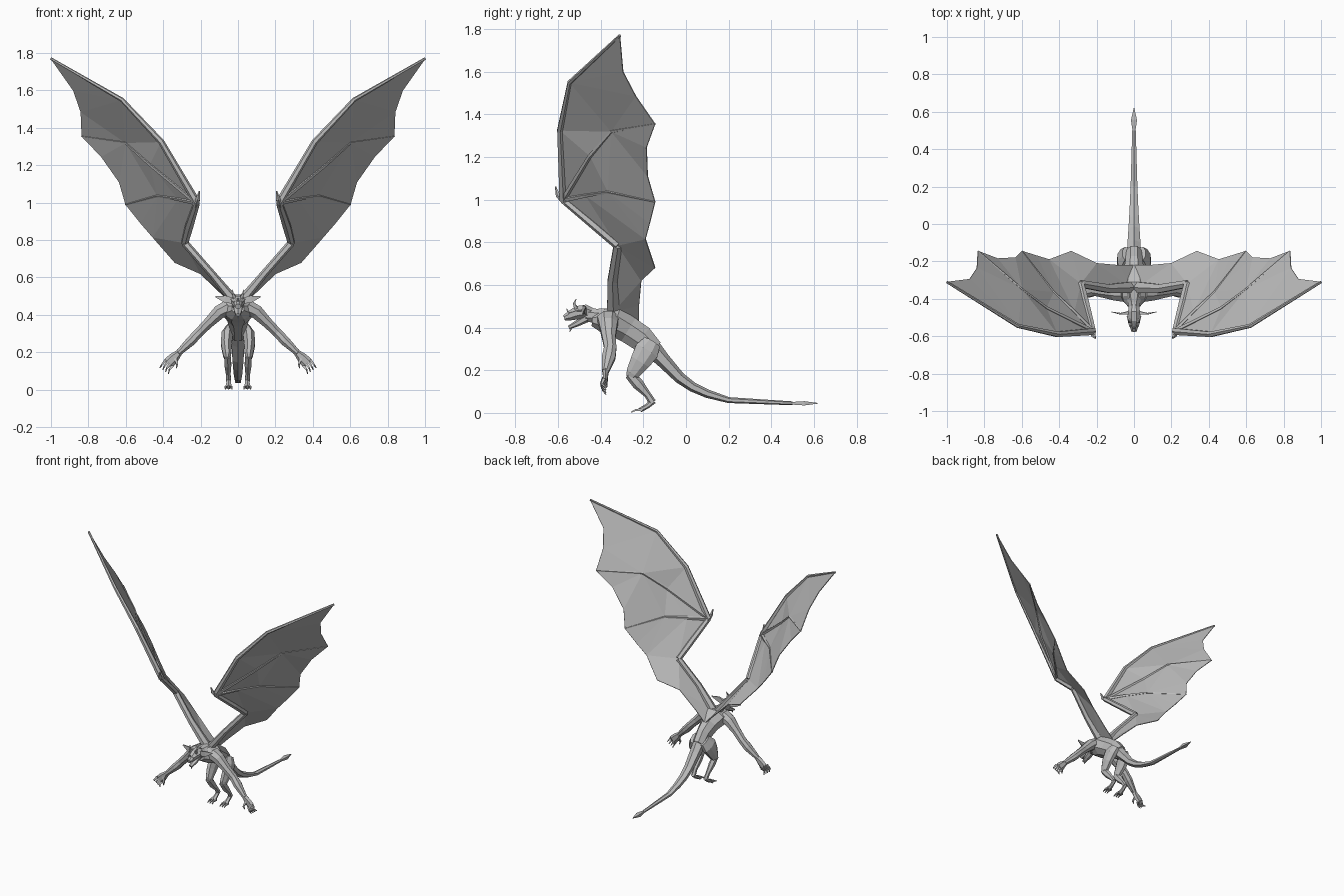
import bpy, bmesh, math
from mathutils import Vector

cube = bpy.data.objects.get("Cube")
if cube:
    bpy.data.objects.remove(cube)

GREY = (0.5, 0.5, 0.5, 1)
skin = bpy.data.materials.new("grey_hide")
skin.use_nodes = True
skin.diffuse_color = GREY
skin.node_tree.nodes["Principled BSDF"].inputs["Base Color"].default_value = GREY


def finish(name, bm):
    bmesh.ops.recalc_face_normals(bm, faces=bm.faces)
    mesh = bpy.data.meshes.new(name)
    bm.to_mesh(mesh)
    bm.free()
    mesh.materials.append(skin)
    obj = bpy.data.objects.new(name, mesh)
    bpy.context.collection.objects.link(obj)
    return obj


def loft(name, stations, sides=6, hint=(1, 0, 0), flip=1):
    """Skin rings along a path; each station is (point, width, height)."""
    bm = bmesh.new()
    pts = [Vector((p[0] * flip, p[1], p[2])) for p, _, _ in stations]
    hint = Vector((hint[0] * flip, hint[1], hint[2]))
    rings = []
    for i, (_, w, h) in enumerate(stations):
        before = pts[i] - pts[i - 1] if i else pts[1] - pts[0]
        after = pts[i + 1] - pts[i] if i < len(pts) - 1 else before
        t = (before.normalized() + after.normalized()).normalized()
        u = (hint - t * hint.dot(t)).normalized()
        v = t.cross(u)
        angles = [math.tau * (k + 0.5) / sides for k in range(sides)]
        rings.append([bm.verts.new(pts[i] + u * w * math.cos(a) + v * h * math.sin(a))
                      for a in angles])
    for a, b in zip(rings, rings[1:]):
        for k in range(sides):
            n = (k + 1) % sides
            bm.faces.new((a[k], a[n], b[n], b[k]))
    bm.faces.new(rings[0])
    bm.faces.new(rings[-1])
    return finish(name, bm)


def spine(name, rows, sides=8):
    """Loft along the centre plane from rows of (y, z, width, height)."""
    return loft(name, [((0, y, z), w, h) for y, z, w, h in rows], sides)


def taper(name, pts, r0, r1, sides=5, hint=(0, 1, 0), flip=1):
    n = len(pts) - 1
    rows = [(p, r0 + (r1 - r0) * i / n, r0 + (r1 - r0) * i / n) for i, p in enumerate(pts)]
    return loft(name, rows, sides, hint, flip)


# Torso running into the tail with a spade tip
spine("torso", [(-.44, .435, .035, .03), (-.39, .43, .085, .06), (-.33, .425, .09, .075),
                (-.27, .39, .062, .068), (-.21, .35, .05, .066), (-.15, .295, .045, .05)])
spine("tail", [(-.19, .335, .045, .05), (-.11, .25, .04, .035), (-.03, .165, .034, .027),
               (.03, .122, .03, .023), (.1, .09, .026, .02), (.2, .06, .021, .014),
               (.5, .045, .011, .009)], 6)
spine("tail_tip", [(.49, .045, .009, .008), (.555, .045, .023, .014), (.62, .045, .002, .002)], 4)

# Neck, head and open jaw
spine("neck", [(-.36, .45, .06, .045), (-.42, .455, .035, .036), (-.47, .46, .03, .034)])
spine("head", [(-.435, .465, .022, .026), (-.47, .475, .037, .036), (-.51, .47, .036, .034),
               (-.545, .455, .024, .024), (-.572, .445, .016, .014)])
spine("jaw", [(-.465, .445, .028, .02), (-.51, .42, .024, .015), (-.55, .4, .014, .009)], 6)
taper("chin_spike", [(0, -.535, .405), (0, -.545, .38)], .01, .002, 4)
taper("snout_horn", [(0, -.55, .465), (0, -.56, .49)], .009, .002, 4)

# Wing skeleton, left side coordinates
shoulder, elbow, wrist = (.02, -.34, .475), (.285, -.32, .785), (.22, -.575, 1.0)
lead = [wrist, (.41, -.59, 1.325), (.62, -.545, 1.55), (1.0, -.31, 1.77)]
middle = [wrist, (.47, -.45, 1.205), (.6, -.35, 1.32), (.835, -.145, 1.355)]
rear = [wrist, (.32, -.47, 1.02), (.43, -.365, 1.037), (.6, -.145, .99)]
edge_outer = [(.88, -.295, 1.6), (.84, -.235, 1.485)]
edge_mid = [(.73, -.185, 1.245), (.635, -.18, 1.11)]
edge_inner = [(.52, -.17, .89), (.455, -.19, .815), (.337, -.145, .68)]
edge_root = [(.2, -.21, .62), (.08, -.22, .505), (.005, -.22, .43)]


def membrane(name, flip):
    bm = bmesh.new()
    cache = {}

    def face(points):
        verts = []
        for p in points:
            if p not in cache:
                cache[p] = bm.verts.new((p[0] * flip, p[1], p[2]))
            verts.append(cache[p])
        bm.faces.new(verts)

    # Panels fan out between neighbouring fingers
    for a, b, edge in ((lead, middle, edge_outer), (middle, rear, edge_mid)):
        face([wrist, a[1], b[1]])
        face([a[1], a[2], b[2], b[1]])
        face([a[2], edge[0], edge[1], b[2]])
        face([a[2], a[3], edge[0]])
        face([edge[1], b[3], b[2]])
    # Panels between rear finger, arm and body
    face([wrist, rear[1], edge_inner[1], elbow])
    face([rear[1], rear[2], edge_inner[0], edge_inner[1]])
    face([rear[2], rear[3], edge_inner[0]])
    face([elbow, edge_inner[1], edge_inner[2]])
    face([elbow, edge_inner[2], edge_root[0]])
    face([elbow, edge_root[0], edge_root[1], shoulder])
    face([shoulder, edge_root[1], edge_root[2]])
    bmesh.ops.triangulate(bm, faces=bm.faces)
    obj = finish(name, bm)
    solid = obj.modifiers.new("thickness", "SOLIDIFY")
    solid.thickness = 0.005
    solid.offset = 0


for side, s in (("left", 1), ("right", -1)):
    # Wings
    membrane(side + "_wing_membrane", s)
    loft(side + "_wing_upper_arm", [(shoulder, .035, .026), ((.14, -.345, .62), .026, .02),
                                    (elbow, .022, .02)], 6, (0, 1, 0), s)
    loft(side + "_wing_forearm", [(elbow, .02, .02), ((.262, -.42, .87), .024, .02),
                                  (wrist, .018, .018)], 6, (1, 0, 0), s)
    taper(side + "_wing_leading_finger", lead, .021, .007, 6, flip=s)
    taper(side + "_wing_middle_finger", middle, .015, .005, flip=s)
    taper(side + "_wing_rear_finger", rear, .015, .005, flip=s)
    taper(side + "_wing_claw", [(.225, -.56, .99), (.215, -.6, 1.02), (.207, -.612, 1.062)],
          .021, .003, flip=s)

    # Horns, brow and swept ears
    taper(side + "_horn", [(.018, -.515, .49), (.026, -.525, .512), (.031, -.515, .535)],
          .012, .002, 4, flip=s)
    loft(side + "_ear", [((.025, -.475, .475), .014, .022), ((.07, -.48, .485), .006, .026),
                         ((.12, -.47, .497), .002, .004)], 4, (0, 1, 0), s)
    taper(side + "_brow", [(.028, -.49, .482), (.018, -.55, .468)], .012, .007, 4, flip=s)

    # Arms and clawed hands
    loft(side + "_arm", [((.05, -.365, .44), .055, .045), ((.1, -.365, .415), .047, .04),
                         ((.16, -.362, .355), .034, .03), ((.21, -.355, .305), .031, .027),
                         ((.25, -.362, .262), .034, .028), ((.32, -.378, .195), .018, .017)],
         8, (0, 1, 0), s)
    loft(side + "_palm", [((.31, -.377, .203), .016, .016), ((.345, -.378, .168), .014, .029),
                          ((.37, -.378, .143), .011, .03)], 6, (0, 1, 0), s)
    for i in range(4):
        f = i / 3
        base = (.35 + .038 * f, -.375 - .01 * f, .128 + .03 * f)
        knuckle = (.367 + .04 * f, -.39 - .005 * f, .108 + .025 * f)
        tip = (.372 + .045 * f, -.375, .085 + .033 * f)
        taper(f"{side}_finger_{i + 1}", [base, knuckle, tip], .01, .003, 4, flip=s)
    taper(side + "_thumb", [(.335, -.385, .165), (.325, -.4, .135), (.33, -.395, .115)],
          .011, .003, 4, flip=s)

    # Hind legs with raised hocks
    loft(side + "_thigh", [((.04, -.16, .33), .025, .045), ((.058, -.185, .29), .034, .062),
                           ((.062, -.215, .24), .031, .052), ((.058, -.25, .185), .023, .035),
                           ((.056, -.262, .165), .016, .02)], 8, (1, 0, 0), s)
    loft(side + "_shin", [((.056, -.265, .182), .02, .024), ((.054, -.225, .135), .021, .027),
                          ((.052, -.18, .085), .014, .016), ((.05, -.158, .05), .015, .018)],
         6, (1, 0, 0), s)
    loft(side + "_foot", [((.05, -.152, .058), .013, .015), ((.05, -.18, .033), .014, .012),
                          ((.05, -.215, .013), .02, .011)], 6, (1, 0, 0), s)
    for i, dx in enumerate((-.014, 0, .014)):
        taper(f"{side}_toe_{i + 1}", [(.05 + dx, -.205, .014), (.05 + dx * 1.2, -.235, .014),
                                      (.05 + dx * 1.3, -.258, .003)], .01, .003, 4, (1, 0, 0), s)
